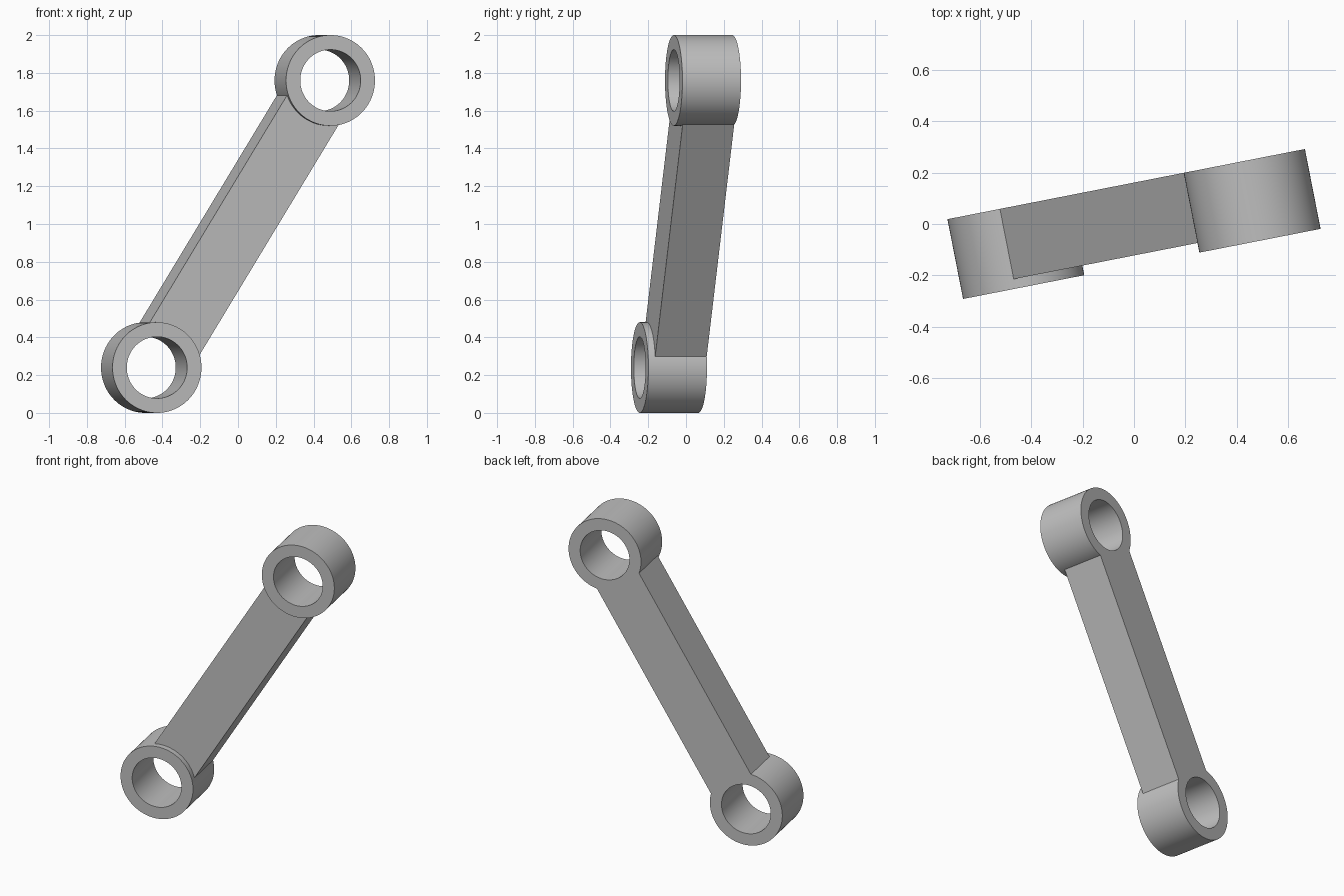
import bpy
from math import radians, atan2, hypot
from mathutils import Matrix, Vector

cube = bpy.data.objects.get("Cube")
if cube:
    bpy.data.objects.remove(cube, do_unlink=True)

# Main dimensions, with the link lying in its own x-z plane
TURN = radians(11.1)          # yaw of the whole link
HALF_X, HALF_Z = 0.468, 0.76  # boss centres from the middle
OUTER, BORE = 0.24, 0.163
HALF_DEPTH = 0.158
ARM_FRONT = -0.12
ARM_LEFT, ARM_RIGHT = -0.152, 0.167

steel = bpy.data.materials.new("plain grey")
steel.use_nodes = True
grey = (0.52, 0.52, 0.52, 1)
steel.diffuse_color = grey
steel.node_tree.nodes["Principled BSDF"].inputs["Base Color"].default_value = grey

frame = Matrix.Translation((0, 0, 1)) @ Matrix.Rotation(TURN, 4, "Z")


def cylinder(name, side, radius, depth):
    """Cylinder along the link's depth, at the lower (-1) or upper (1) end."""
    bpy.ops.mesh.primitive_cylinder_add(vertices=96, radius=radius, depth=depth)
    ob = bpy.context.object
    ob.name = name
    ob.data.transform(Matrix.Translation((side * HALF_X, 0, side * HALF_Z))
                      @ Matrix.Rotation(radians(90), 4, "X"))
    return ob


def combine(target, tool, operation):
    """Boolean the tool into the target and remove the tool."""
    mod = target.modifiers.new(operation.title(), "BOOLEAN")
    mod.operation = operation
    mod.solver = "EXACT"
    mod.object = tool
    bpy.context.view_layer.objects.active = target
    bpy.ops.object.modifier_apply(modifier=mod.name)
    bpy.data.objects.remove(tool, do_unlink=True)


# Slanted arm, flush with the back of the bosses and recessed at the front
bpy.ops.mesh.primitive_cube_add(size=1)
link = bpy.context.object
link.name = "connecting_link"
size = Vector((ARM_RIGHT - ARM_LEFT, HALF_DEPTH - ARM_FRONT, 2 * hypot(HALF_X, HALF_Z)))
middle = Vector((ARM_LEFT + ARM_RIGHT, ARM_FRONT + HALF_DEPTH, 0)) / 2
link.data.transform(Matrix.Rotation(atan2(HALF_X, HALF_Z), 4, "Y")
                    @ Matrix.Translation(middle) @ Matrix.Diagonal(size.to_4d()))

# Round bosses joined to the arm, then bored through
for side in (-1, 1):
    combine(link, cylinder("boss", side, OUTER, 2 * HALF_DEPTH), "UNION")
for side in (-1, 1):
    combine(link, cylinder("bore_cutter", side, BORE, 1), "DIFFERENCE")

link.data.transform(frame)
link.data.materials.clear()
link.data.materials.append(steel)
bpy.ops.object.select_all(action="DESELECT")
link.select_set(True)
bpy.context.view_layer.objects.active = link
bpy.ops.object.shade_smooth_by_angle(angle=radians(30))
